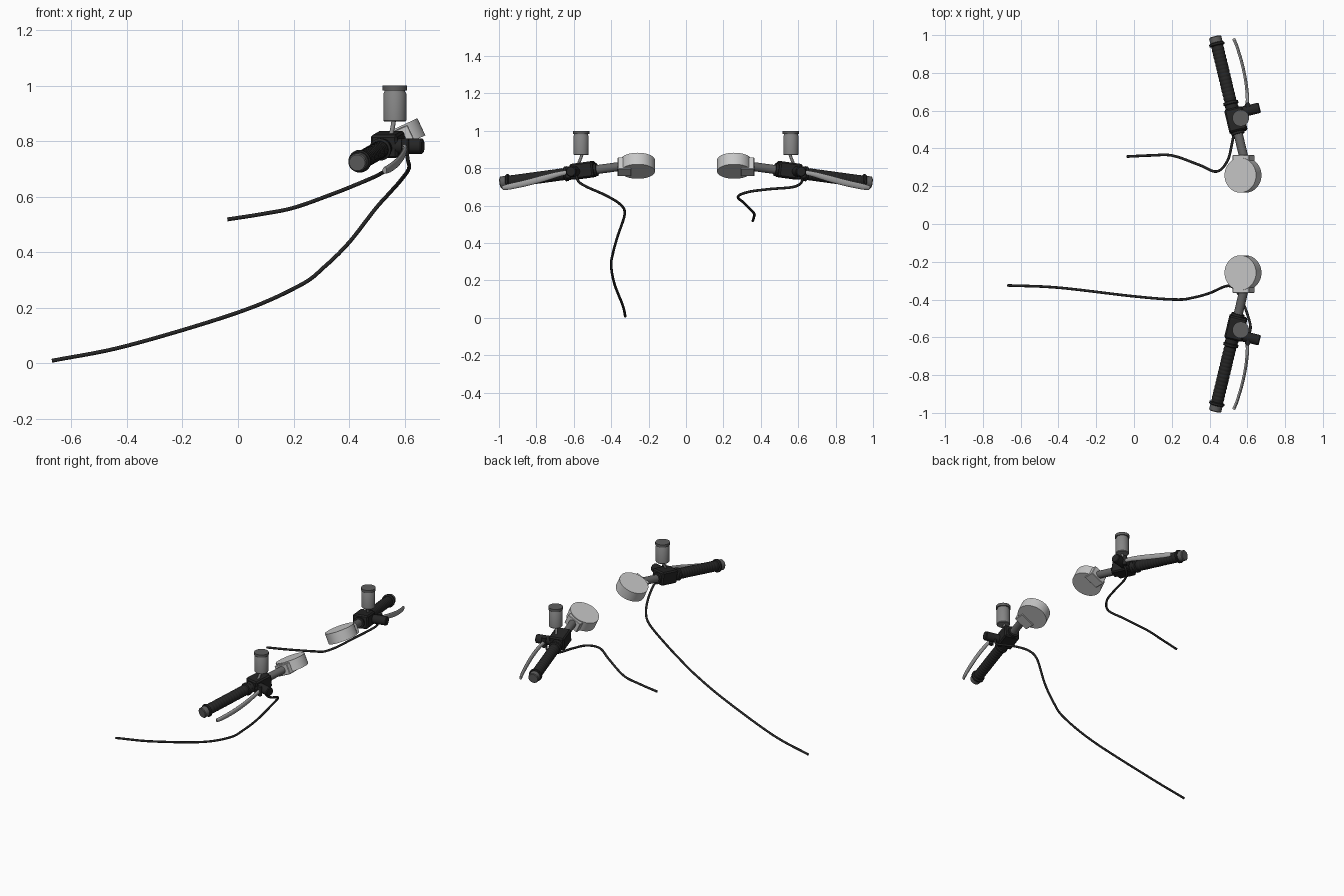
import bpy, bmesh, math
from mathutils import Vector, Matrix

if "Cube" in bpy.data.objects:
    bpy.data.objects.remove(bpy.data.objects["Cube"])


def mat(name, v):
    m = bpy.data.materials.new(name)
    m.diffuse_color = (v, v, v, 1)
    m.use_nodes = True
    m.node_tree.nodes["Principled BSDF"].inputs["Base Color"].default_value = m.diffuse_color
    return m


BLACK = mat("black rubber", 0.018)
DARK = mat("dark grey metal", 0.11)
STEEL = mat("mid grey bar", 0.13)
GREY = mat("reservoir grey", 0.23)
LEVER = mat("lever grey", 0.36)
SILVER = mat("light silver", 0.57)


def finish(name, bm, m):
    bmesh.ops.recalc_face_normals(bm, faces=bm.faces[:])
    me = bpy.data.meshes.new(name)
    bm.to_mesh(me)
    bm.free()
    ob = bpy.data.objects.new(name, me)
    bpy.context.collection.objects.link(ob)
    me.materials.append(m)
    bpy.ops.object.select_all(action='DESELECT')
    ob.select_set(True)
    bpy.context.view_layer.objects.active = ob
    bpy.ops.object.shade_smooth_by_angle(angle=math.radians(35))
    return ob


def loft(name, rings, m, n):
    """Skin elliptical rings given as (centre, half-axis u, half-axis v)."""
    bm = bmesh.new()
    loops = [[bm.verts.new(c + u * math.cos(2 * math.pi * i / n) + v * math.sin(2 * math.pi * i / n))
              for i in range(n)] for c, u, v in rings]
    for a, b in zip(loops, loops[1:]):
        for i in range(n):
            j = (i + 1) % n
            bm.faces.new((a[i], a[j], b[j], b[i]))
    bm.faces.new(loops[0])
    bm.faces.new(loops[-1])
    return finish(name, bm, m)


def lathe(name, origin, axis, profile, m, n=32):
    """Turn (distance along axis, radius) pairs around an axis."""
    axis = axis.normalized()
    u = axis.orthogonal().normalized()
    v = axis.cross(u)
    return loft(name, [(origin + axis * t, u * r, v * r) for t, r in profile], m, n)


def sweep(name, pts, sizes, m, n=12, steps=10):
    """Sweep an ellipse along a smooth path; sizes = (half width, half height) per point."""
    p = [Vector(q) for q in pts]
    p = [2 * p[0] - p[1]] + p + [2 * p[-1] - p[-2]]
    path, size = [], []
    for i in range(1, len(p) - 2):
        last = i == len(p) - 3
        for k in range(steps + (1 if last else 0)):
            t = k / steps
            a, b, c, d = p[i - 1:i + 3]
            path.append(0.5 * (2 * b + (c - a) * t + (2 * a - 5 * b + 4 * c - d) * t * t
                               + (3 * b - a - 3 * c + d) * t ** 3))
            s0, s1 = Vector(sizes[i - 1]), Vector(sizes[i])
            size.append(s0.lerp(s1, t))
    rings, u = [], None
    for i, c in enumerate(path):
        tan = (path[min(i + 1, len(path) - 1)] - path[max(i - 1, 0)]).normalized()
        if u is None:
            u = tan.cross(Vector((0, 0, 1)))
        u = (u - tan * u.dot(tan)).normalized()
        rings.append((c, u * size[i][0], tan.cross(u) * size[i][1]))
    return loft(name, rings, m, n)


def box(name, centre, ax, ay, az, size, m, bevel):
    bm = bmesh.new()
    bmesh.ops.create_cube(bm, size=1)
    bmesh.ops.scale(bm, vec=size, verts=bm.verts[:])
    bmesh.ops.bevel(bm, geom=bm.edges[:], offset=bevel, segments=1, affect='EDGES')
    rot = Matrix((ax.normalized(), ay.normalized(), az.normalized())).transposed()
    bmesh.ops.transform(bm, matrix=Matrix.Translation(centre) @ rot.to_4x4(), verts=bm.verts[:])
    return finish(name, bm, m)


for s, side in ((-1, "right"), (1, "left")):
    def V(x, y, z):
        return Vector((x, y * s, z))

    out = V(-0.23, 0.964, -0.132).normalized()   # along the bar, outwards
    fwd = V(0.97, 0.235, 0).normalized()         # square to the bar, forwards
    up = out.cross(fwd) * -s
    up = up if up.z > 0 else -up
    end = V(0.429, 0.991, 0.722)                 # outer end of the bar

    # bar, end cap and grip
    lathe(side + "_bar", end, -out, [(0.02, 0.024), (0.69, 0.024)], STEEL)
    lathe(side + "_end_cap", end, -out, [(0, 0.029), (0.004, 0.033), (0.036, 0.033)], DARK)
    prof = [(0.033, 0.036), (0.037, 0.041), (0.047, 0.041), (0.051, 0.032)]
    for i in range(14):
        t = 0.062 + i * 0.0205
        prof += [(t, 0.0315), (t + 0.003, 0.033), (t + 0.013, 0.033), (t + 0.016, 0.0315)]
    prof += [(0.354, 0.032), (0.358, 0.040), (0.37, 0.040), (0.374, 0.034), (0.40, 0.034)]
    lathe(side + "_grip", end, -out, prof, BLACK)

    # fork clamp, tilted with the steering axis
    ax = Vector((-0.42, 0, 0.907)).normalized()
    c = V(0.577, 0.258, 0.813)
    lathe(side + "_fork_clamp", c - ax * 0.034, ax, [(0, 0.092), (0.068, 0.092)], SILVER, 48)
    fx = Vector((ax.z, 0, -ax.x))
    box(side + "_clamp_lug", V(0.58, 0.33, 0.807), fx, Vector((0, 1, 0)), ax,
        (0.098, 0.07, 0.068), SILVER, 0.003)

    # control housing with master cylinder and lever pivot
    hc = end - out * 0.46
    box(side + "_control_housing", hc + up * 0.005 + fwd * 0.005, fwd, out, up,
        (0.098, 0.125, 0.085), BLACK, 0.008)
    lathe(side + "_bar_clamp", hc, out, [(-0.075, 0.035), (0.08, 0.035)], BLACK)
    lathe(side + "_master_cylinder", V(0.53, 0.583, 0.782), fwd,
          [(0, 0.028), (0.135, 0.028), (0.14, 0.024)], BLACK)
    lathe(side + "_lever_pivot", V(0.602, 0.63, 0.748), Vector((0, 0, 1)),
          [(0, 0.014), (0.062, 0.014)], BLACK, 16)

    # lever blade
    sweep(side + "_lever", [V(0.600, 0.62, 0.78), V(0.600, 0.68, 0.768), V(0.591, 0.76, 0.746),
                            V(0.572, 0.85, 0.722), V(0.545, 0.94, 0.702), V(0.528, 0.98, 0.695)],
          [(0.009, 0.012), (0.009, 0.014), (0.008, 0.017), (0.008, 0.017), (0.008, 0.016), (0.008, 0.012)],
          LEVER, 16)

    # fluid reservoir on its feed tube
    r0 = V(0.565, 0.561, 0.87)
    Z = Vector((0, 0, 1))
    lathe(side + "_reservoir", r0, Z, [(0, 0.037), (0.004, 0.041), (0.102, 0.041), (0.108, 0.037),
                                       (0.112, 0.037)], GREY, 40)
    lathe(side + "_reservoir_lid", r0, Z, [(0.112, 0.044), (0.13, 0.044)], DARK, 40)
    sweep(side + "_feed_tube", [V(0.561, 0.555, 0.875), V(0.556, 0.566, 0.845), V(0.546, 0.585, 0.80)],
          [(0.008, 0.008)] * 3, GREY)

# hoses, one of each length
sweep("long_hose", [(-0.67, -0.325, 0.009), (-0.40, -0.337, 0.063), (0, -0.383, 0.183),
                    (0.222, -0.40, 0.28), (0.312, -0.39, 0.348), (0.40, -0.366, 0.435),
                    (0.493, -0.328, 0.554), (0.54, -0.352, 0.607), (0.583, -0.43, 0.655),
                    (0.615, -0.53, 0.70), (0.612, -0.575, 0.73), (0.605, -0.59, 0.775)],
      [(0.007, 0.007)] * 12, BLACK)
sweep("short_hose", [(-0.038, 0.357, 0.518), (0.09, 0.363, 0.538), (0.204, 0.362, 0.561),
                     (0.347, 0.312, 0.612), (0.437, 0.278, 0.648), (0.495, 0.335, 0.673),
                     (0.523, 0.447, 0.688), (0.55, 0.575, 0.70), (0.585, 0.62, 0.73),
                     (0.60, 0.605, 0.775)],
      [(0.007, 0.007)] * 10, BLACK)
